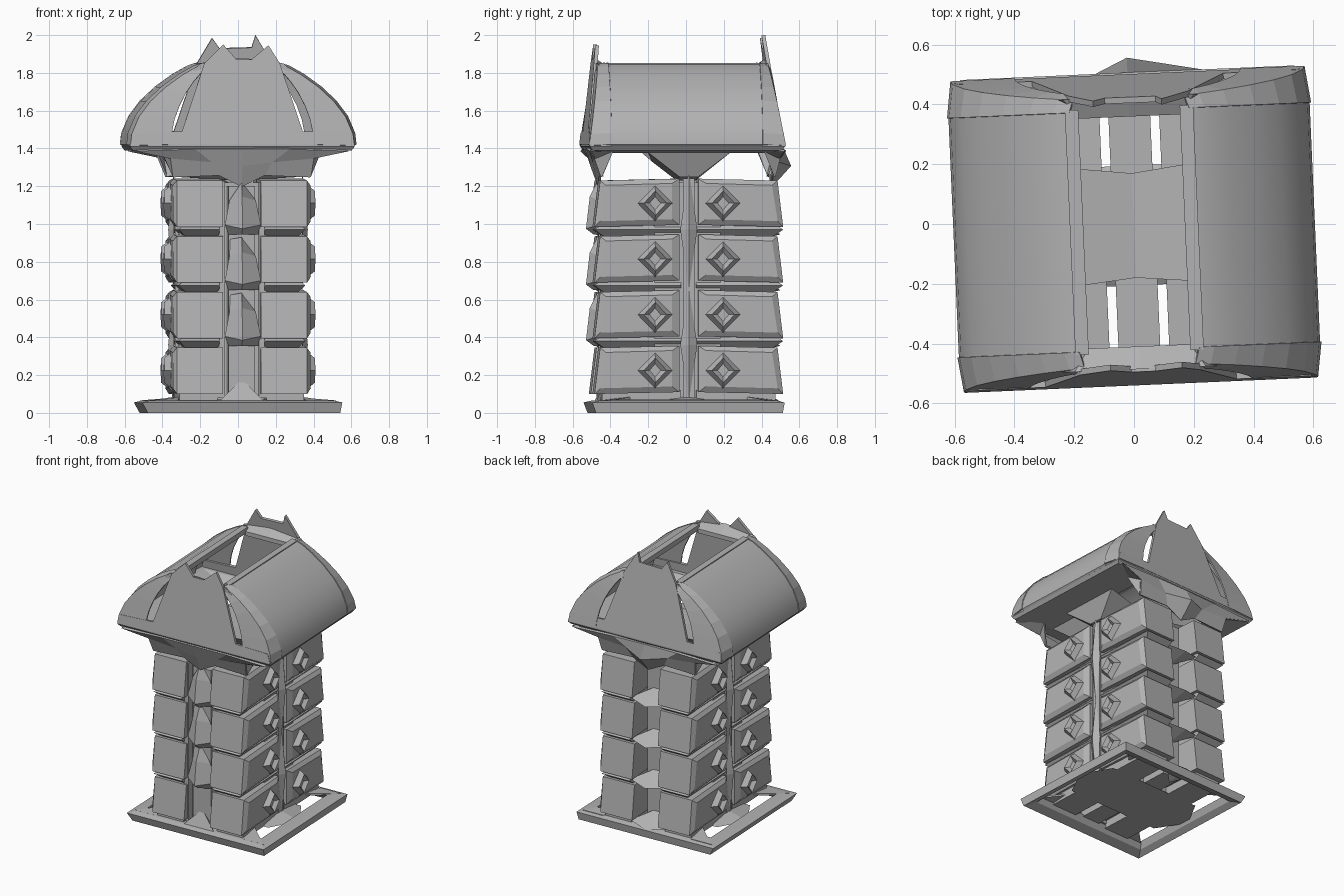
import bpy
import bmesh
from math import cos, sin, pi, radians
from mathutils import Matrix

cube = bpy.data.objects.get("Cube")
if cube:
    bpy.data.objects.remove(cube, do_unlink=True)

stone = bpy.data.materials.new("plain_grey")
stone.use_nodes = True
GREY = (0.45, 0.45, 0.45, 1)
stone.diffuse_color = GREY
stone.node_tree.nodes["Principled BSDF"].inputs["Base Color"].default_value = GREY

TWIST = Matrix.Rotation(radians(2.5), 4, "Z")   # the whole tower stands slightly turned
SIDES = (-1, 1)
PITCH = 0.295
TIERS = [0.11 + PITCH * i for i in range(4)]


def part(name, verts, faces, thick=0, smooth=False):
    me = bpy.data.meshes.new(name)
    me.from_pydata([TWIST @ Matrix.Translation(v).translation for v in verts], [], faces)
    bm = bmesh.new()
    bm.from_mesh(me)
    bmesh.ops.recalc_face_normals(bm, faces=bm.faces)
    bm.to_mesh(me)
    bm.free()
    me.materials.append(stone)
    ob = bpy.data.objects.new(name, me)
    bpy.context.collection.objects.link(ob)
    if thick:
        mod = ob.modifiers.new("thickness", "SOLIDIFY")
        mod.thickness = thick
        mod.offset = 0
    if smooth:
        bpy.ops.object.select_all(action="DESELECT")
        ob.select_set(True)
        bpy.context.view_layer.objects.active = ob
        bpy.ops.object.shade_smooth_by_angle(angle=radians(35))
    return ob


def loft(name, rings, cap=True, thick=0, closed=True, smooth=False):
    """Skin a list of rings that all have the same number of points."""
    n = len(rings[0])
    verts = [p for r in rings for p in r]
    faces = [(k * n + i, k * n + (i + 1) % n, (k + 1) * n + (i + 1) % n, (k + 1) * n + i)
             for k in range(len(rings) - 1) for i in range(n if closed else n - 1)]
    if cap:
        faces += [tuple(range(n)), tuple(range(len(verts) - n, len(verts)))]
    return part(name, verts, faces, thick, smooth)


def rect(x0, x1, y0, y1, z):
    return [(x0, y0, z), (x1, y0, z), (x1, y1, z), (x0, y1, z)]


def box(name, x0, x1, y0, y1, z0, z1):
    return loft(name, [rect(x0, x1, y0, y1, z0), rect(x0, x1, y0, y1, z1)])


def diamond(x, y, z, ry, rz):
    return [(x, y + ry * cos(i * pi / 2), z + rz * sin(i * pi / 2)) for i in range(4)]


# Base: open frame flaring upward, with a raised middle and open side corners
loft("base_frame", [rect(-.50, .52, -.50, .49, 0), rect(-.53, .53, -.52, .5, .055),
                    rect(-.49, .49, -.48, .46, .065), rect(-.44, .44, -.41, .39, .07),
                    rect(-.46, .46, -.44, .42, .025), rect(-.50, .52, -.50, .49, 0)], cap=False)
plate = [(-.47, 0, .045), (-.36, -.2, .05), (.36, -.2, .05), (.47, 0, .045),
         (.36, .19, .05), (-.36, .19, .05)]
loft("base_plate", [plate, [(x * .6, y * .6, .09) for x, y, z in plate]], thick=.015)
for sx in SIDES:
    for sy in SIDES:
        part("corner_rib", [(sx * .50, sy * .47, .06), (sx * .34, sy * .47, .06),
                            (sx * .32, sy * .30, .08), (sx * .38, sy * .36, .07)],
             [(0, 1, 2, 3)], thick=.012)

# Core column and webs between the block stacks
box("core", -.32, .32, -.18, .17, .06, 1.22)
box("front_web", -.07, .07, -.44, -.18, .06, 1.2)
box("back_web", -.07, .07, .17, .36, .06, 1.2)
for s in SIDES:
    box("inner_liner", s * .13, s * .09, -.46, -.41, .08, 1.22)

# Block stacks with diamond bosses on the outer sides
for z in TIERS:
    for sx in SIDES:
        for sy in SIDES:
            def corner(x, y0, y1, z0, z1):
                return [(sx * x, sy * y0, z0), (sx * x, sy * y1, z0 - .01),
                        (sx * x, sy * (y1 - .03), z1), (sx * x, sy * y0, z1 + .01)]
            loft("block", [corner(.10, .05, .50, z, z + .235),
                           corner(.345, .05, .50, z, z + .235),
                           corner(.365, .09, .47, z + .03, z + .21)])
            c = z + .115
            loft("boss", [diamond(sx * .355, sy * .18, c, .1, .1),
                          diamond(sx * .40, sy * .18, c, .06, .065),
                          diamond(sx * .375, sy * .18, c, .03, .035)])
            # Flared slab under each block
            if z > TIERS[0]:
                loft("tier_slab", [rect(sx * .12, sx * .30, sy * .04, sy * .45, z - .06),
                                   rect(sx * .12, sx * .335, sy * .04, sy * .50, z - .025),
                                   rect(sx * .12, sx * .30, sy * .04, sy * .45, z + .01)])
            else:
                box("foot", sx * .13, sx * .33, sy * .04, sy * .46, .05, z + .01)

# Front spikes, one tapering up over each of the upper tiers
for z, top in zip(TIERS[1:], (.06, .06, .005)):
    b = z - .05
    loft("front_spike", [[(-.07, -.44, b), (0, -.49, b), (.09, -.44, b)],
                         [(-.09, -.47, b + .05), (0, -.53, b + .03), (.10, -.47, b + .05)],
                         [(-.065, -.45, b + .18), (0, -.51, b + .2), (.075, -.45, b + .18)],
                         [(-top, -.44, b + .27), (0, -.47, b + .28), (.005, -.44, b + .27)]])
loft("front_foot", [[(-.12, -.48, .06), (.12, -.48, .06), (0, -.4, .06)],
                    [(-.02, -.44, .16), (.02, -.44, .16), (0, -.4, .16)]])

# Back ledges, pointed, between the tiers
for z in [t - .03 for t in TIERS]:
    part("back_ledge", [(-.14, .46, z), (.14, .46, z), (0, .50, z - .02), (0, .34, z + .07),
                        (0, .34, z - .06)],
         [(0, 2, 3), (2, 1, 3), (0, 4, 2), (2, 4, 1), (0, 3, 4), (1, 4, 3)])

# Side spines: long lozenges in the gap between stacks
for s in SIDES:
    box("side_strip", s * .30, s * .335, -.03, .03, .06, 1.24)
    for c, h in ((.36, .3), (.97, .32)):
        part("side_spine", [(s * .34, 0, c - h), (s * .34, .045, c), (s * .34, 0, c + h),
                            (s * .34, -.045, c), (s * .37, 0, c)],
             [(0, 1, 4), (1, 2, 4), (2, 3, 4), (3, 0, 4), (0, 3, 2, 1)])

# Neck: side troughs and flared front and back walls
for s in SIDES:
    part("side_bracket", [(s * .40, -.22, 1.38), (s * .40, .22, 1.38), (s * .34, .05, 1.25),
                          (s * .34, -.05, 1.25), (0, -.18, 1.33), (0, .17, 1.33),
                          (0, .05, 1.23), (0, -.05, 1.23)],
         [(0, 1, 2, 3), (0, 3, 7, 4), (1, 5, 6, 2), (2, 6, 7, 3), (0, 4, 5, 1)])
for name, y, out, tip in (("front_neck", -.46, -.53, -.5), ("back_neck", .45, .5, .55)):
    low = [(-.36, 1.25), (-.12, 1.26), (0, 1.2), (.12, 1.26), (.36, 1.25)]
    mid = [(-.375, 1.35), (-.16, 1.33), (0, 1.31), (.16, 1.33), (.375, 1.35)]
    high = [(-.56, 1.39), (-.25, 1.4), (0, 1.4), (.25, 1.4), (.56, 1.39)]
    loft(name, [[(x, y, z) for x, z in low],
                [(x, tip if x == 0 else (y + out) / 2, z) for x, z in mid],
                [(x, out, z) for x, z in high]], cap=False, closed=False, thick=.015)
    for s in SIDES:
        part("neck_corner", [(s * .36, y, 1.25), (s * .375, (y + out) / 2, 1.35),
                             (s * .56, out, 1.39), (s * .42, y * .88, 1.39)],
             [(0, 1, 3), (1, 2, 3)], thick=.012)

# Eaves: sloped underside with a low outer lip
loft("eaves", [rect(-.33, .33, -.42, .38, 1.375), rect(-.58, .58, -.52, .48, 1.39),
               rect(-.595, .595, -.535, .5, 1.41), rect(-.595, .595, -.535, .5, 1.425),
               rect(-.56, .56, -.49, .46, 1.425), rect(-.33, .33, -.42, .38, 1.375)], cap=False)

# Roof: two arched panels, open along the ridge
ARCH = [(.605, 1.42), (.598, 1.48), (.56, 1.57), (.50, 1.65), (.42, 1.725),
        (.33, 1.79), (.25, 1.835), (.20, 1.85)]
section = ARCH + [(.19 + (x - .2) * .95, z - .03) for x, z in reversed(ARCH)]
for s in SIDES:
    loft("roof_panel", [[(s * x, y, z) for x, z in section] for y in (-.42, .38)], smooth=True)
    box("ridge_rim", s * .17, s * .215, -.43, .39, 1.815, 1.852)
    # Hollow corner pockets at the panel ends: a chamfer, then a face turned inward
    for end, out in ((-.42, -.535), (.38, .5)):
        lean = .11 if end < 0 else -.14
        inner = [(s * (.2 + (x - .2) * .44), out + (z - 1.42) * lean, 1.42 + (z - 1.42) * .9)
                 for x, z in ARCH]
        outer = [(s * (x - .015), out + (z - 1.42) * lean * 1.3, z - .005) for x, z in ARCH]
        loft("corner_pocket", [[(s * x, end, z) for x, z in ARCH], outer, inner],
             cap=False, closed=False, thick=.01)

# Gables: leaning panels with jagged crests, and a ledge behind each
CRESTS = {
    "front": [(.20, 1.85), (.14, 1.945), (.05, 1.87), (-.03, 1.87), (-.10, 1.95), (-.20, 1.85)],
    "back": [(.20, 1.85), (.11, 2.0), (.09, 1.935), (-.08, 1.93), (-.12, 1.985), (-.20, 1.85)],
}
for name, y0, lean, inside in (("front", -.53, .1, -.41), ("back", .492, -.15, .36)):
    outline = [(-.32, 1.49), (-.57, 1.48), (-.59, 1.42), (.59, 1.42), (.57, 1.48), (.32, 1.49)]
    outline += CRESTS[name]
    part(name + "_gable", [(x, y0 + (z - 1.42) * lean, z) for x, z in outline],
         [tuple(range(len(outline)))], thick=.02)
    edge = y0 + .44 * lean
    loft(name + "_ledge", [[(-.26, edge, 1.81), (-.17, inside, 1.80), (-.17, inside, 1.83),
                            (-.22, edge, 1.85)],
                           [(0, edge, 1.81), (0, inside, 1.80), (0, inside, 1.83), (0, edge, 1.88)],
                           [(.26, edge, 1.81), (.17, inside, 1.80), (.17, inside, 1.83),
                            (.22, edge, 1.85)]])
